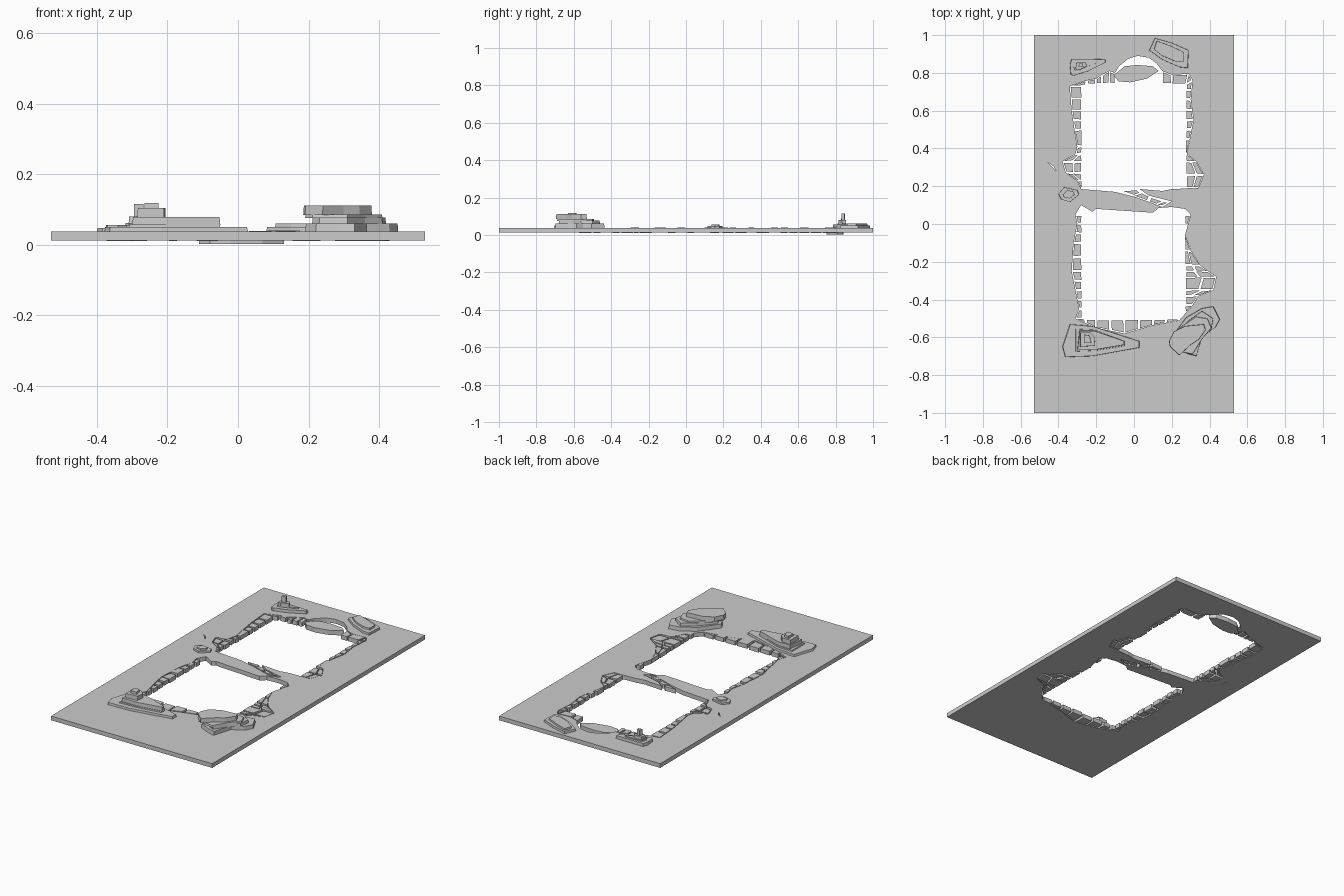
import bpy, bmesh, random
from mathutils import Vector

random.seed(4)
BOTTOM, TOP = 0.012, 0.037


def prism(name, loops, z0, z1, taper=1.0):
    """Extrude an outline (first loop) with optional holes (other loops)."""
    bm = bmesh.new()
    if len(loops) == 1:
        bm.faces.new([bm.verts.new((x, y, z0)) for x, y in loops[0]])
    else:
        edges = []
        for loop in loops:
            vs = [bm.verts.new((x, y, z0)) for x, y in loop]
            edges += [bm.edges.new((vs[i - 1], vs[i])) for i in range(len(vs))]
        bmesh.ops.triangle_fill(bm, edges=edges, use_beauty=True, normal=(0, 0, 1))
    ext = bmesh.ops.extrude_face_region(bm, geom=bm.faces[:], use_keep_orig=True)
    tops = [g for g in ext["geom"] if isinstance(g, bmesh.types.BMVert)]
    mid = sum((v.co for v in tops), Vector()) / len(tops)
    for v in tops:
        v.co.x = mid.x + (v.co.x - mid.x) * taper
        v.co.y = mid.y + (v.co.y - mid.y) * taper
        v.co.z = z1
    bmesh.ops.recalc_face_normals(bm, faces=bm.faces[:])
    mesh = bpy.data.meshes.new(name)
    bm.to_mesh(mesh)
    bm.free()
    ob = bpy.data.objects.new(name, mesh)
    bpy.context.collection.objects.link(ob)
    return ob


# Ground slab with two ragged openings and a small crack
slab = [(-.53, -1), (.53, -1), (.53, 1), (-.53, 1)]
upper = [(-.34, .73), (-.25, .76), (-.2, .77), (-.17, .79), (-.13, .81), (-.1, .80), (-.08, .835),
         (-.03, .875), (.02, .89), (.08, .88), (.12, .85), (.15, .81), (.2, .79), (.29, .795),
         (.31, .76), (.3, .66), (.315, .55), (.295, .45), (.28, .37), (.33, .33), (.37, .26),
         (.34, .19), (.2, .185), (.15, .175), (.03, .185), (.08, .15), (.2, .12), (.15, .09),
         (.1, .11), (0, .145), (-.1, .17), (-.28, .185), (-.3, .23), (-.36, .27), (-.38, .33),
         (-.31, .37), (-.3, .41), (-.315, .5), (-.33, .6)]
lower = [(-.31, .05), (-.28, .1), (-.22, .065), (-.2, .08), (.1, .06), (.13, .085), (.2, .09),
         (.27, .08), (.3, .05), (.27, -.06), (.3, -.14), (.35, -.22), (.435, -.28), (.42, -.35),
         (.34, -.38), (.31, -.43), (.24, -.51), (.1, -.535), (-.05, -.58), (-.2, -.55),
         (-.31, -.5), (-.29, -.45), (-.31, -.35), (-.33, -.25), (-.32, -.1), (-.3, 0)]
crack = [(-.455, .325), (-.425, .305), (-.41, .275), (-.432, .302)]
prism("ground_slab", [slab, upper, lower, crack], BOTTOM, TOP)


# Loose stones filling the strip between each ragged edge and the clear opening
def stone(points, gap=.007):
    pts = [Vector(p) for p in points]
    pts = [p for i, p in enumerate(pts) if (p - pts[i - 1]).length > .004]
    if len(pts) < 3:
        return
    mid = sum(pts, Vector((0, 0))) / len(pts)
    out = [p + (mid - p).normalized() * min(gap * random.uniform(.8, 1.4),
                                          (mid - p).length * .5) for p in pts]
    lift = random.uniform(-.002, .003)
    prism("edge_stone", [out], BOTTOM + lift, TOP + lift)


def edge_stones(outline, x0, y0, x1, y1, skip):
    rim = []
    for i, b in enumerate(outline):
        a, b = Vector(outline[i - 1]), Vector(b)
        n = max(1, round((b - a).length / .065))
        rim += [a.lerp(b, k / n) for k in range(n)]
    for i, b in enumerate(rim):
        a = rim[i - 1]
        if skip((a + b) / 2):
            continue
        ia, ib = [Vector((min(max(p.x, x0), x1), min(max(p.y, y0), y1))) for p in (a, b)]
        depth = max((a - ia).length, (b - ib).length)
        if depth < .016:
            continue
        if depth > .075:
            t, u = random.uniform(.4, .6), random.uniform(.4, .6)
            ma, mb = a.lerp(ia, t), b.lerp(ib, u)
            stone([a, b, mb, ma])
            stone([ma, mb, ib, ia])
        else:
            stone([a, b, ib, ia])


edge_stones(upper, -.275, .19, .275, .74,
            lambda p: (-.11 < p.x < .16 and p.y > .7) or (abs(p.x) < .25 and p.y < .25))
edge_stones(lower, -.275, -.505, .27, .06, lambda p: p.y > .03)

# Stones dropped into the arch and the gap of the middle bridge
prism("arch_stone", [[(-.11, .785), (-.08, .755), (-.02, .75), (.07, .77), (.13, .81),
                      (.1, .835), (.02, .842), (-.05, .835)]], .002, .030)
for pts in ([(-.06, .175), (0, .15), (.03, .165), (.02, .18)],
            [(.0, .15), (.07, .125), (.08, .145), (.04, .165)],
            [(.08, .12), (.12, .105), (.15, .12), (.09, .14)],
            [(.12, .1), (.15, .095), (.18, .115), (.15, .118)]):
    stone(pts, .004)


# Layered rock piles: each layer is (top height, outline)
def pile(name, layers):
    z = TOP - .005
    for i, (top, pts) in enumerate(layers):
        prism(f"{name}_{i + 1}", [pts], z, top, .98)
        z = top - .002


pile("front_left_rock", [
    (.05, [(-.34, -.53), (-.22, -.54), (.03, -.62), (.03, -.655), (-.22, -.7), (-.365, -.705), (-.38, -.65)]),
    (.057, [(-.31, -.555), (-.21, -.56), (-.05, -.62), (-.05, -.645), (-.2, -.67), (-.31, -.675)]),
    (.079, [(-.29, -.565), (-.21, -.565), (-.05, -.62), (-.05, -.64), (-.2, -.665), (-.3, -.665)]),
    (.104, [(-.285, -.575), (-.23, -.575), (-.205, -.6), (-.21, -.645), (-.285, -.65)]),
    (.118, [(-.265, -.585), (-.235, -.59), (-.225, -.63), (-.265, -.63)])])
pile("front_right_rock", [
    (.06, [(.275, -.495), (.36, -.445), (.42, -.435), (.455, -.505), (.43, -.55), (.365, -.585),
           (.33, -.7), (.29, -.69), (.22, -.66), (.19, -.61)]),
    (.077, [(.21, -.6), (.29, -.51), (.36, -.46), (.42, -.5), (.41, -.56), (.36, -.605), (.31, -.68), (.23, -.64)]),
    (.086, [(.19, -.63), (.24, -.55), (.33, -.49), (.39, -.5), (.41, -.55), (.36, -.61), (.31, -.69), (.21, -.67)]),
    (.111, [(.185, -.62), (.21, -.57), (.27, -.54), (.37, -.53), (.38, -.56), (.345, -.61), (.3, -.64), (.24, -.695), (.19, -.65)])])
pile("back_right_rock", [
    (.05, [(.11, .985), (.2, .96), (.29, .92), (.285, .825), (.24, .83), (.15, .87), (.08, .92)]),
    (.06, [(.12, .97), (.19, .945), (.265, .91), (.265, .86), (.22, .86), (.15, .89), (.105, .925)])])
pile("back_left_rock", [
    (.055, [(-.34, .845), (-.33, .875), (-.15, .872), (-.15, .855), (-.24, .81), (-.32, .785), (-.335, .79)]),
    (.062, [(-.32, .83), (-.31, .86), (-.2, .86), (-.2, .85), (-.31, .81)]),
    (.08, [(-.31, .82), (-.305, .855), (-.255, .855), (-.25, .835), (-.29, .815)]),
    (.115, [(-.295, .83), (-.29, .85), (-.27, .848), (-.268, .832)])])
pile("side_rock", [
    (.047, [(-.4, .16), (-.37, .195), (-.3, .18), (-.29, .155), (-.34, .115), (-.385, .13)]),
    (.055, [(-.375, .155), (-.355, .18), (-.32, .172), (-.315, .155), (-.34, .135), (-.37, .14)])])
